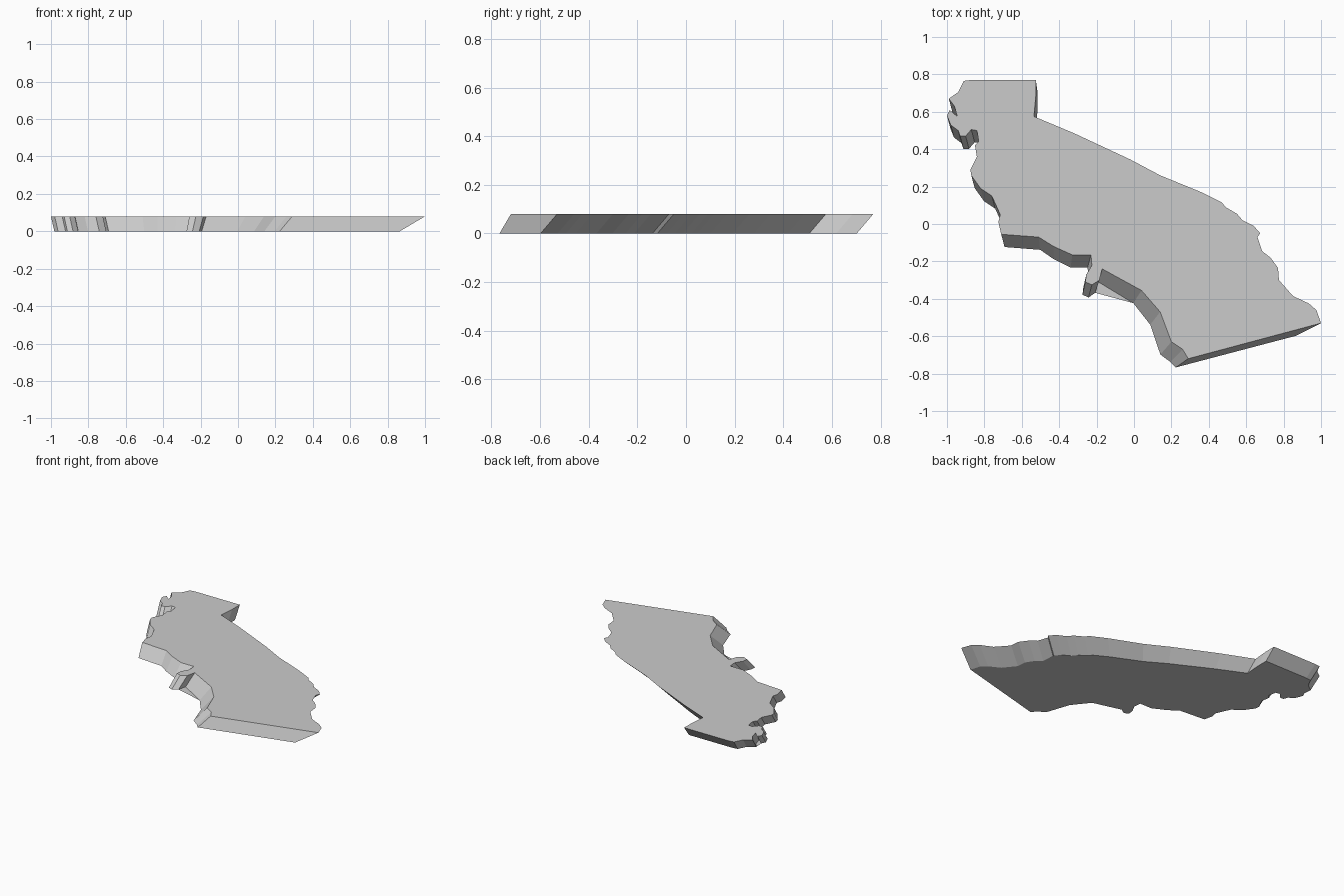
import bpy, bmesh

THICK = 0.08

# Upper outline, clockwise from the north-west corner
north_east = [(-0.91, 0.765), (-0.87, 0.77), (-0.525, 0.77), (-0.525, 0.685),
              (-0.535, 0.575), (-0.32, 0.485), (-0.02, 0.345), (0.14, 0.26),
              (0.36, 0.17), (0.47, 0.115), (0.49, 0.09), (0.55, 0.055),
              (0.58, 0.02), (0.64, -0.01), (0.675, -0.05), (0.66, -0.07),
              (0.685, -0.145), (0.73, -0.18), (0.77, -0.235), (0.775, -0.30),
              (0.85, -0.385), (0.935, -0.425), (0.975, -0.46), (1.0, -0.53)]
south_coast = [(0.29, -0.72), (0.26, -0.67), (0.20, -0.63), (0.14, -0.47),
               (0.04, -0.355), (-0.17, -0.24), (-0.185, -0.30), (-0.225, -0.325),
               (-0.26, -0.31), (-0.255, -0.27), (-0.225, -0.22), (-0.23, -0.165),
               (-0.33, -0.165), (-0.43, -0.12), (-0.51, -0.07), (-0.71, -0.055)]
west_coast = [(-0.725, 0.01), (-0.715, 0.05), (-0.76, 0.15), (-0.82, 0.19),
              (-0.87, 0.26), (-0.875, 0.29), (-0.84, 0.36), (-0.85, 0.42),
              (-0.83, 0.44), (-0.84, 0.50), (-0.87, 0.505), (-0.90, 0.47),
              (-0.93, 0.47), (-0.94, 0.50), (-0.98, 0.53), (-1.0, 0.58),
              (-0.985, 0.61), (-0.945, 0.575), (-0.96, 0.63), (-0.99, 0.67),
              (-0.94, 0.705)]
outline = north_east + south_coast + west_coast


def lower_point(x, y):
    """Underside: slid forward and narrowed towards the east."""
    dx = min(0.018, -0.04 - 0.095 * x)
    return x + dx, max(y - 0.068, -0.767), 0.0


# Slanted map-shaped slab
bm = bmesh.new()
top = [bm.verts.new((x, y, THICK)) for x, y in outline]
bottom = [bm.verts.new(lower_point(x, y)) for x, y in outline]
bm.faces.new(top)
bm.faces.new(bottom[::-1])
for i in range(len(top)):
    j = (i + 1) % len(top)
    bm.faces.new((top[i], bottom[i], bottom[j], top[j]))
bmesh.ops.triangulate(bm, faces=[f for f in bm.faces if len(f.verts) > 4])
bmesh.ops.recalc_face_normals(bm, faces=bm.faces)
mesh = bpy.data.meshes.new("map_slab")
bm.to_mesh(mesh)
bm.free()
bpy.context.collection.objects.link(bpy.data.objects.new("map_slab", mesh))
